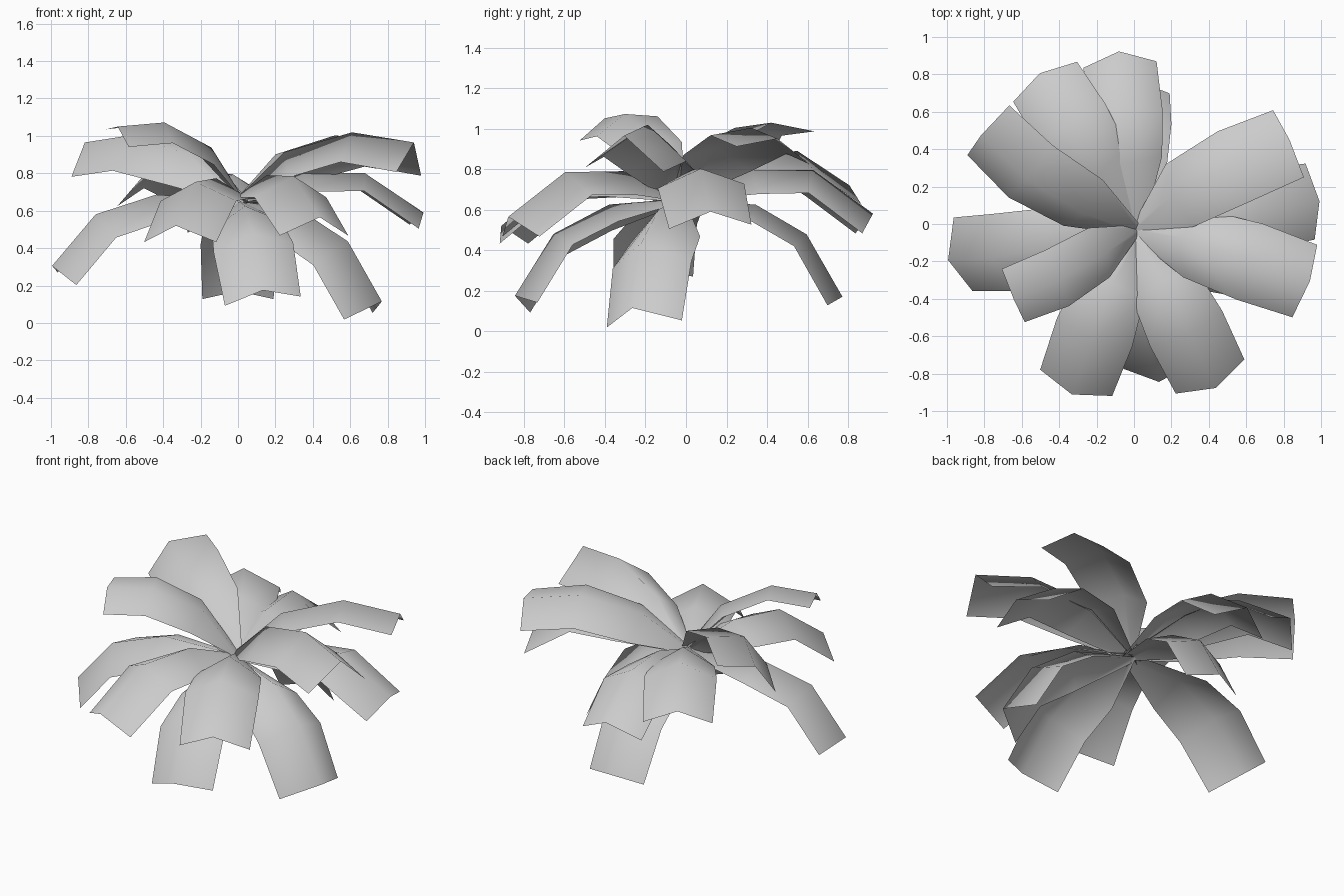
import bpy
from math import radians, sin, cos
from mathutils import Matrix, Vector

default_cube = bpy.data.objects.get("Cube")
if default_cube:
    bpy.data.objects.remove(default_cube, do_unlink=True)

# One pale grey for every frond
grey = bpy.data.materials.new("pale_grey")
grey.use_nodes = True
colour = (0.6, 0.6, 0.6, 1)
grey.diffuse_color = colour
grey.node_tree.nodes["Principled BSDF"].inputs["Base Color"].default_value = colour

# Crown centre, where all the fronds cross
CENTRE = Vector((0.01, -0.04, 0.655))
OVERLAP = 0.03
# Half width at the root, the two bends and the tip
HALF_WIDTHS = (0.03, 0.19, 0.215, 0.205)

# Each tier shares a ridge profile of (reach, height)
TIERS = {
    "upper": ((0.25, 0.915), (0.62, 1.02), (0.96, 0.965)),
    "middle": ((0.34, 0.795), (0.66, 0.795), (0.97, 0.58)),
    "lower": ((0.37, 0.62), (0.64, 0.47), (0.83, 0.16)),
}


def frond(name, tier, heading, reach=1.0, lift=0.0, fold=0.11, roll=0):
    """A folded leaf strip: a raised ridge with a lower edge on each side."""
    profile = TIERS[tier]
    angle = radians(heading)
    along = Vector((cos(angle), sin(angle), 0))
    side = Vector((-sin(angle), cos(angle), 0))
    longest = profile[-1][0]
    root = CENTRE - along * OVERLAP
    ridge = [root]
    for r, z in profile:
        ridge.append(along * r * reach + Vector((0, 0, z + lift * r / longest)))

    # The whole leaf twists about the line from root to tip
    twist = Matrix.Rotation(radians(roll), 3, ridge[-1] - root)
    verts = []
    last = len(ridge) - 1
    for i, point in enumerate(ridge):
        # Edges hang from the ridge, square to its local direction
        tangent = ridge[min(i + 1, last)] - ridge[max(i - 1, 0)]
        normal = tangent.cross(side).normalized()
        wide = side * HALF_WIDTHS[i] * min(1, reach)
        drop = normal * (fold if i else fold / 6)
        for corner in (point + wide - drop, point, point - wide - drop):
            verts.append(root + twist @ (corner - root))

    faces = []
    for row in range(last):
        for col in range(2):
            a = row * 3 + col
            faces.append((a, a + 1, a + 4, a + 3))
    mesh = bpy.data.meshes.new(name)
    mesh.from_pydata(verts, [], faces)
    # Upper surface faces the sky
    if sum(p.normal.z for p in mesh.polygons) < 0:
        mesh.flip_normals()
    mesh.materials.append(grey)
    for polygon in mesh.polygons:
        polygon.use_smooth = True
    mesh.update()
    obj = bpy.data.objects.new(name, mesh)
    bpy.context.collection.objects.link(obj)
    return obj


# Upper fronds
frond("upper_frond_back_left", "upper", 28.5, reach=0.985, lift=-0.015, fold=0.085, roll=-13)
frond("upper_frond_left", "upper", -18, reach=1.03, fold=0.17, roll=-3)
frond("upper_frond_back_right", "upper", 150, reach=0.985, fold=0.095, roll=-32)
frond("upper_frond_front_right", "upper", -148, reach=0.79, lift=0.085, fold=0.065, roll=-19)

# Middle fronds
frond("middle_frond_left", "middle", 7, reach=1.03, lift=0.01, fold=0.09, roll=3)
frond("middle_frond_front_left", "middle", -63.5, reach=1.01, lift=-0.015, fold=0.12)
frond("middle_frond_front_right", "middle", -110, lift=-0.06)
frond("middle_frond_back_right", "middle", 122, reach=0.98, lift=0.14)
frond("middle_frond_back", "middle", 95, reach=0.955, fold=0.12)

# Lower fronds
frond("lower_frond_left", "lower", -19, reach=0.98, lift=-0.045, fold=0.16, roll=6)
frond("lower_frond_front", "lower", -81, reach=1.03, lift=0.015, roll=8)
frond("lower_frond_back", "lower", 90, reach=0.93, lift=0.01, fold=0.085)
frond("lower_frond_right", "lower", -169, reach=1.22, lift=0.145, roll=-10)
